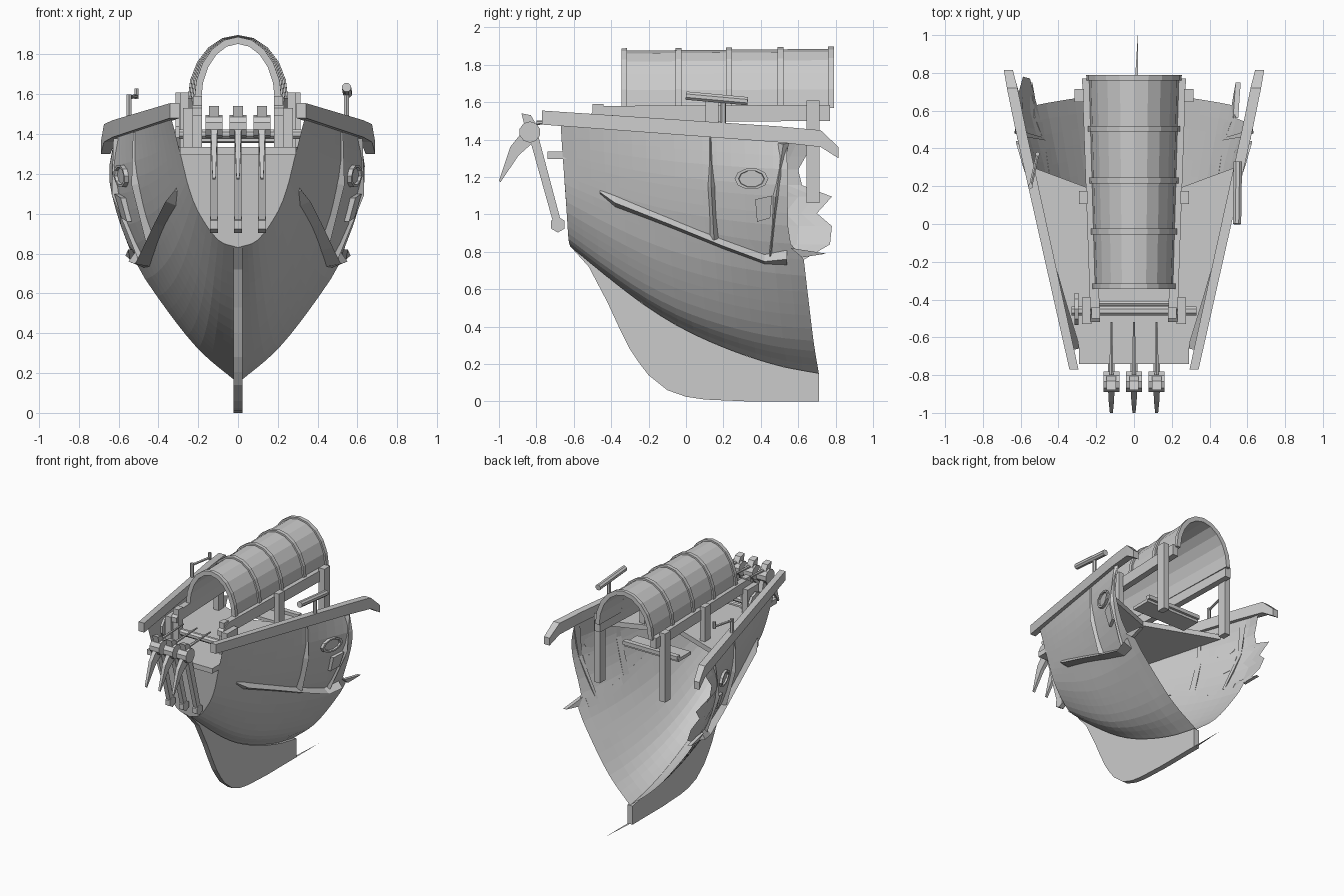
import bpy, bmesh, math
from mathutils import Vector

if "Cube" in bpy.data.objects:
    bpy.data.objects.remove(bpy.data.objects["Cube"])


def add(name, verts, faces, mirror=False, closed=True):
    """Mesh object from points; mirror adds a copy across x = 0."""
    verts, faces = [tuple(v) for v in verts], [tuple(f) for f in faces]
    if mirror:
        n = len(verts)
        faces += [tuple(i + n for i in reversed(f)) for f in faces]
        verts += [(-x, y, z) for x, y, z in verts]
    me = bpy.data.meshes.new(name)
    me.from_pydata(verts, [], faces)
    if closed:
        bm = bmesh.new()
        bm.from_mesh(me)
        bmesh.ops.recalc_face_normals(bm, faces=bm.faces)
        bm.to_mesh(me)
        bm.free()
    ob = bpy.data.objects.new(name, me)
    bpy.context.collection.objects.link(ob)
    return ob


def loft(name, rings, mirror=False):
    n, m = len(rings[0]), len(rings)
    faces = [(i * n + j, i * n + (j + 1) % n, (i + 1) * n + (j + 1) % n, (i + 1) * n + j)
             for i in range(m - 1) for j in range(n)]
    faces += [tuple(range(n)), tuple(range((m - 1) * n, m * n))]
    return add(name, [p for r in rings for p in r], faces, mirror)


def prism(name, poly, x0, x1, mirror=False):
    """Side profile of (y, z) points pushed from x0 to x1."""
    return loft(name, [[(x, y, z) for y, z in poly] for x in (x0, x1)], mirror)


def box(name, x0, x1, y0, y1, z0, z1, mirror=False):
    return prism(name, [(y0, z0), (y1, z0), (y1, z1), (y0, z1)], x0, x1, mirror)


def rod(name, a, b, r, n=8, r2=None):
    a, b = Vector(a), Vector(b)
    q = (b - a).to_track_quat('Z', 'Y')
    return loft(name, [[p + q @ Vector((k * math.cos(t), k * math.sin(t), 0))
                        for t in (2 * math.pi * (i + .5) / n for i in range(n))]
                       for p, k in ((a, r), (b, r if r2 is None else r2))])


def lookup(t, table, smooth=False):
    """Interpolate table rows at t, straight or as a smooth curve."""
    for i, (a, b) in enumerate(zip(table, table[1:])):
        if t <= b[0]:
            h = b[0] - a[0]
            k = (t - a[0]) / h
            if not smooth:
                return [p + (q - p) * k for p, q in zip(a, b)]
            o, c = table[max(i - 1, 0)], table[min(i + 2, len(table) - 1)]
            return [p + k * k * (3 - 2 * k) * (q - p) + h * k * (1 - k)
                    * ((1 - k) * (q - e) / (b[0] - o[0]) - k * (f - p) / (c[0] - a[0]))
                    for e, p, q, f in zip(o, a, b, c)]
    return list(table[-1])


# Hull surface: bow and stern cross-sections blended along the keel line
KEEL = [(-.62, .83), (-.4, .65), (-.2, .5), (0, .38), (.25, .27), (.5, .19), (.71, .15)]
BOW = [(0, 0, 0), (.17, .3, .06), (.36, .6, .28), (.5, .73, .45), (.68, .82, .63), (.84, .9, .8), (1, 1, 1)]
STERN = [(0, 0, 0), (.17, .32, .14), (.36, .64, .35), (.5, .81, .49), (.68, .96, .69), (.84, 1.02, .85), (1, .97, 1)]
# Aft edge: the left side is jagged, the right side is broken off further forward
LEFT = [(0, .71), (.36, .65), (.5, .63), (.56, .77), (.63, .78), (.68, .7), (.75, .78),
        (.8, .62), (.87, .6), (.93, .64), (1, .68)]
RIGHT = [(0, .71), (.36, .65), (.5, .63), (.56, .56), (.63, .545), (1, .54)]
FULL = [(0, .71), (.5, .63), (.6, .58), (1, .57)]


def hull(s, v, back=LEFT):
    yf = -.62 - .05 * v
    d = (lookup(v, back)[1] - yf) * s
    s = min(1, d / (lookup(v, FULL)[1] - yf))
    kz = lookup(-.62 + 1.33 * s, KEEL, True)[1]
    b, t = lookup(v, BOW, True), lookup(v, STERN, True)
    fx, fz = b[1] + (t[1] - b[1]) * s, b[2] + (t[2] - b[2]) * s
    return Vector(((.335 + .3 * s) * fx, yf + d, kz + (1.48 - .09 * s - kz) * fz))


GRID = [hull(i / 120, j / 120) for i in range(121) for j in range(121)]


def on_hull(y, z, out=0):
    p = min(GRID, key=lambda q: (q.y - y) ** 2 + (q.z - z) ** 2)
    return Vector((p.x + out, y, z))


V = [0, .04, .08, .12, .17, .22, .27, .31, .36, .43, .5, .56, .63, .68, .75, .8, .87, .93, 1]
nv, ns = len(V), 16
for side, back in ((1, RIGHT), (-1, LEFT)):
    pts = [hull(i / ns, v, back) for i in range(ns + 1) for v in V]
    quads = [(i * nv + j, (i + 1) * nv + j, (i + 1) * nv + j + 1, i * nv + j + 1)
             for i in range(ns) for j in range(nv - 1)]
    add("hull_side", [(p.x * side, p.y, p.z) for p in pts],
        quads if side > 0 else [q[::-1] for q in quads], closed=False)

# Flat bow panel, cut off at deck height
edge = [hull(0, v) for v in V if hull(0, v).z < 1.33]
loop = edge + [Vector((-p.x, p.y, p.z)) for p in reversed(edge[1:])]
add("bow_panel", loop, [range(len(loop))], closed=False)

# Keel blade and its broken splinter
top = [(y, lookup(y, KEEL, True)[1]) for y in (-.62 + 1.33 * i / 14 for i in range(15))]
prism("keel", top + [(.71, 0), (.33, 0), (.1, .01), (0, .025), (-.1, .06), (-.2, .14), (-.25, .205),
                     (-.3, .28), (-.36, .4), (-.42, .53), (-.52, .72)], -.022, .022)
add("keel_splinter", [(-.022, .33, 0), (.022, .33, 0), (.02, 1, 0)], [(0, 1, 2)], closed=False)

# Deck with a broken aft edge
half = [(.29, -.74), (.29, -.67)] + [(on_hull(y, 1.3).x - .005, y) for y in (-.62, -.4, -.1, .1, .31)] + [(.24, .19)]
deck = half + [(0, .1)] + [(-x, y) for x, y in reversed(half)]
loft("deck", [[(x, y, z) for x, y in deck] for z in (1.295, 1.335)])

# Gunwale rails
loft("gunwale_rail", [[(x - w, y, b), (x + w, y, b), (x + w, y, t), (x - w, y, t)] for x, y, b, t, w in
     ((.318, -.77, 1.48, 1.555, .024), (.6, .5, 1.385, 1.47, .028),
      (.645, .72, 1.36, 1.45, .028), (.665, .815, 1.3, 1.36, .024))], True)


# Raised trims that follow the hull: (y, z, width, height)
def trim(name, pts, upright=False):
    rings = []
    for y, z, w, h in pts:
        dy, dz = (w / 2, 0) if upright else (0, w / 2)
        rings.append([on_hull(y - dy, z - dz, -.002), on_hull(y + dy, z + dz, -.002),
                      on_hull(y, z, h) - Vector((0, 0, h * .2))])
    loft(name, rings, True)


trim("wale", [(-.46, 1.12, .02, .01), (-.38, 1.07, .06, .04), (-.1, .96, .05, .04), (.2, .84, .05, .05),
              (.42, .76, .05, .06), (.54, .77, .08, .05)])
trim("side_rib_front", [(.13, 1.41, .01, .01), (.135, 1.15, .04, .03), (.15, .87, .05, .035)], True)
trim("side_rib_back", [(.52, 1.38, .06, .02), (.48, 1.1, .03, .03), (.45, .78, .015, .03)], True)

# Oval portholes
loft("porthole", [[on_hull(.35 + .09 * k * math.cos(a), 1.19 + .058 * k * math.sin(a), d)
                   for a in (i * math.pi / 5 for i in range(10))]
                  for d, k in ((-.002, 1), (.02, 1), (.02, .78), (.006, .74))], True)

# Broken plank pieces lying on the hull
for poly in ([(.56, .82), (.75, .79), (.62, .77)], [(.37, 1.08), (.46, 1.1), (.45, .98), (.38, .96)]):
    loft("broken_plank", [[on_hull(y, z, d) for y, z in poly] for d in (-.002, .025)], True)


# Canopy shell and hoops
def arch(y, grow=0, thick=.022, n=10):
    k = (y + .34) / 1.13
    rx, rz = .207 + .033 * k + grow, .305 + .01 * k + grow
    pts = []
    for d, order in ((0, range(n + 1)), (thick, range(n, -1, -1))):
        pts += [((rx - d) * math.cos(i * math.pi / n), y,
                 1.57 + (rz - d) * math.sin(i * math.pi / n)) for i in order]
    return pts


loft("canopy", [arch(-.33), arch(.78)])
for y in (-.33, -.04, .23, .505, .775):
    loft("canopy_hoop", [arch(y - .015, .013, .035), arch(y + .015, .013, .035)])

# Canopy beams, posts and cross planks
loft("canopy_beam", [[(x - .025, y, b), (x + .025, y, b), (x + .025, y, t), (x - .025, y, t)]
     for x, y, b, t in ((.205, -.52, 1.49, 1.53), (.207, -.45, 1.49, 1.58), (.25, .77, 1.5, 1.585))], True)
box("rear_post", .265, .315, .645, .715, 1.06, 1.61, True)
box("middle_post", .245, .29, .105, .175, 1.3, 1.61, True)
box("hanging_plank", -.24, .24, .28, .44, 1.26, 1.285)
box("hanging_plank_batten", -.24, .24, .42, .46, 1.28, 1.31)

# Windlass
box("windlass_cheek", .225, .275, -.53, -.39, 1.335, 1.53, True)
box("windlass_inner_post", .18, .225, -.5, -.44, 1.335, 1.59, True)
rod("windlass_drum", (-.33, -.46, 1.4), (.33, -.46, 1.4), .026)
rod("windlass_bar", (-.27, -.42, 1.37), (.27, -.42, 1.37), .015, 6)
rod("windlass_wheel", (-.315, -.45, 1.41), (-.295, -.45, 1.41), .09, 10)

# Three claw hooks hanging over the bow
for x in (-.12, 0, .12):
    rod("hook_hub", (x - .042, -.835, 1.44), (x + .042, -.835, 1.44), .057, 10)
    prism("hook_crown", [(-.8, 1.48), (-.83, 1.53), (-.88, 1.54), (-.86, 1.46)], x - .025, x + .025)
    loft("hook_claw", [[(x - w, y, z), (x + w, y, z), (x + w, y + d, z - d), (x - w, y + d, z - d)]
         for y, z, d, w in ((-.86, 1.46, .06, .018), (-.94, 1.36, .045, .014), (-1, 1.18, .008, .008))])
    prism("hook_arm", [(-.84, 1.42), (-.79, 1.42), (-.66, .93), (-.7, .92)], x - .018, x + .018)
    rod("hook_foot", (x - .02, -.685, .945), (x + .02, -.685, .945), .042, 6)
    rod("hook_rope", (x, -.8, 1.49), (x, -.52, 1.5), .012, 6, .006)

# Deck gun on the right rail, crank on the left rail
rod("gun_post", (.545, .2, 1.44), (.545, .2, 1.61), .015, 6)
rod("gun_barrel", (.545, 0, 1.635), (.55, .33, 1.605), .024, 8)
rod("crank_post", (-.547, .2, 1.44), (-.547, .2, 1.6), .014, 6)
rod("crank_arm", (-.547, .2, 1.585), (-.51, .37, 1.59), .01, 6)
rod("crank_grip", (-.51, .37, 1.575), (-.51, .37, 1.63), .012, 6)
